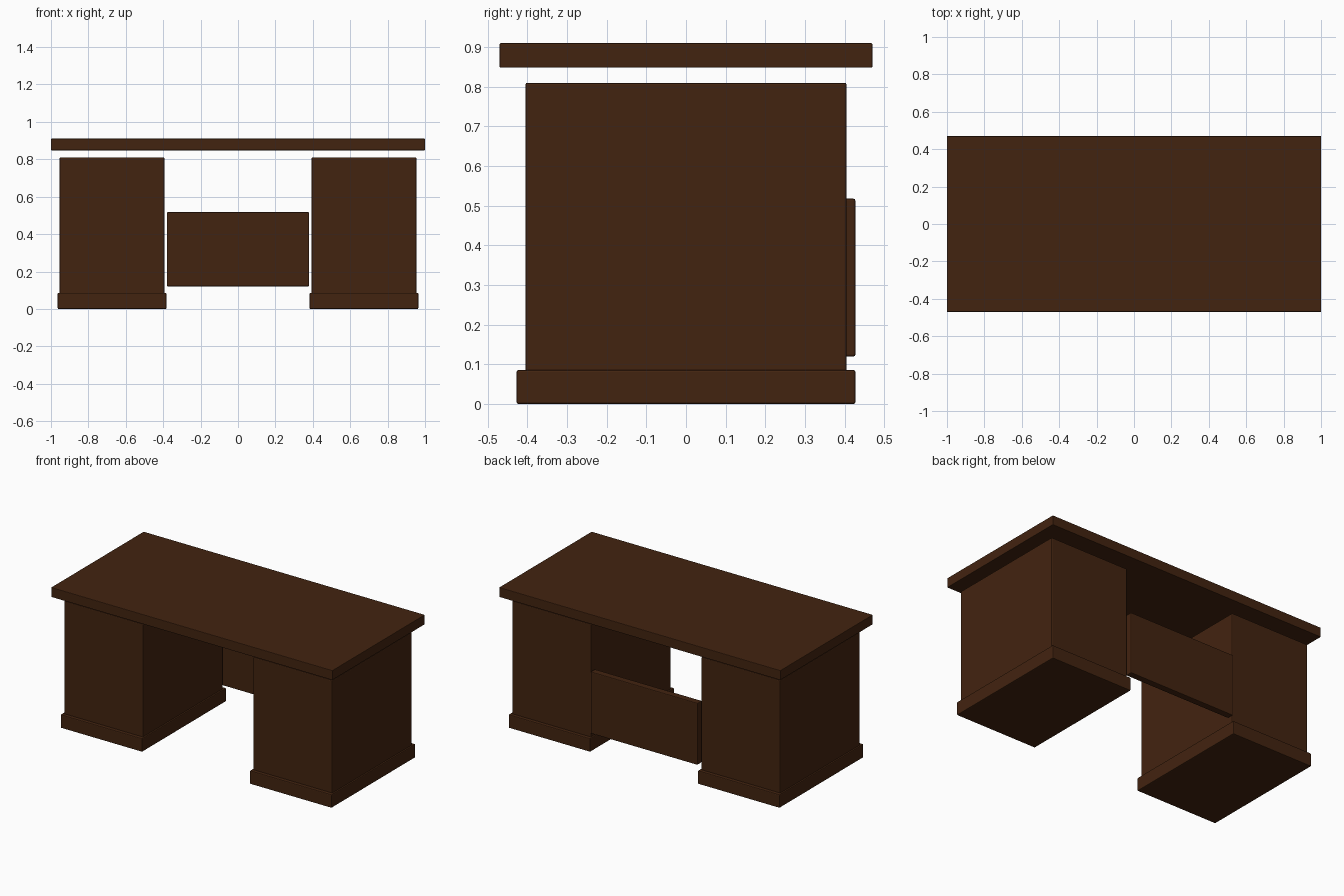
import bpy

if "Cube" in bpy.data.objects:
    bpy.data.objects.remove(bpy.data.objects["Cube"])

# Single dark wood colour
wood = bpy.data.materials.new("dark_brown_wood")
wood.diffuse_color = (0.055, 0.017, 0.005, 1)
wood.use_nodes = True
wood.node_tree.nodes["Principled BSDF"].inputs["Base Color"].default_value = wood.diffuse_color


def box(name, x, y, z, bevel=0.005):
    """Slightly bevelled box from (min, max) ranges."""
    bpy.ops.mesh.primitive_cube_add(
        size=1, location=[(a + b) / 2 for a, b in (x, y, z)])
    ob = bpy.context.object
    ob.name = name
    ob.scale = [b - a for a, b in (x, y, z)]
    bpy.ops.object.transform_apply(location=False, rotation=False, scale=True)
    mod = ob.modifiers.new("edge_bevel", 'BEVEL')
    mod.width = bevel
    mod.segments = 2
    ob.data.materials.append(wood)
    return ob


# Desktop slab, floating just above the pedestals
box("desktop", (-1, 1), (-0.47, 0.47), (0.848, 0.91), 0.003)

# Pedestals and their plinths, mirrored left and right
for side, s in (("left", -1), ("right", 1)):
    box(side + "_pedestal", sorted((s * 0.393, s * 0.954)),
        (-0.405, 0.405), (0.07, 0.81))
    box(side + "_plinth", sorted((s * 0.383, s * 0.964)),
        (-0.427, 0.427), (0, 0.086))

# Panel across the back of the knee space
box("back_panel", (-0.38, 0.38), (0.383, 0.427), (0.12, 0.518))
